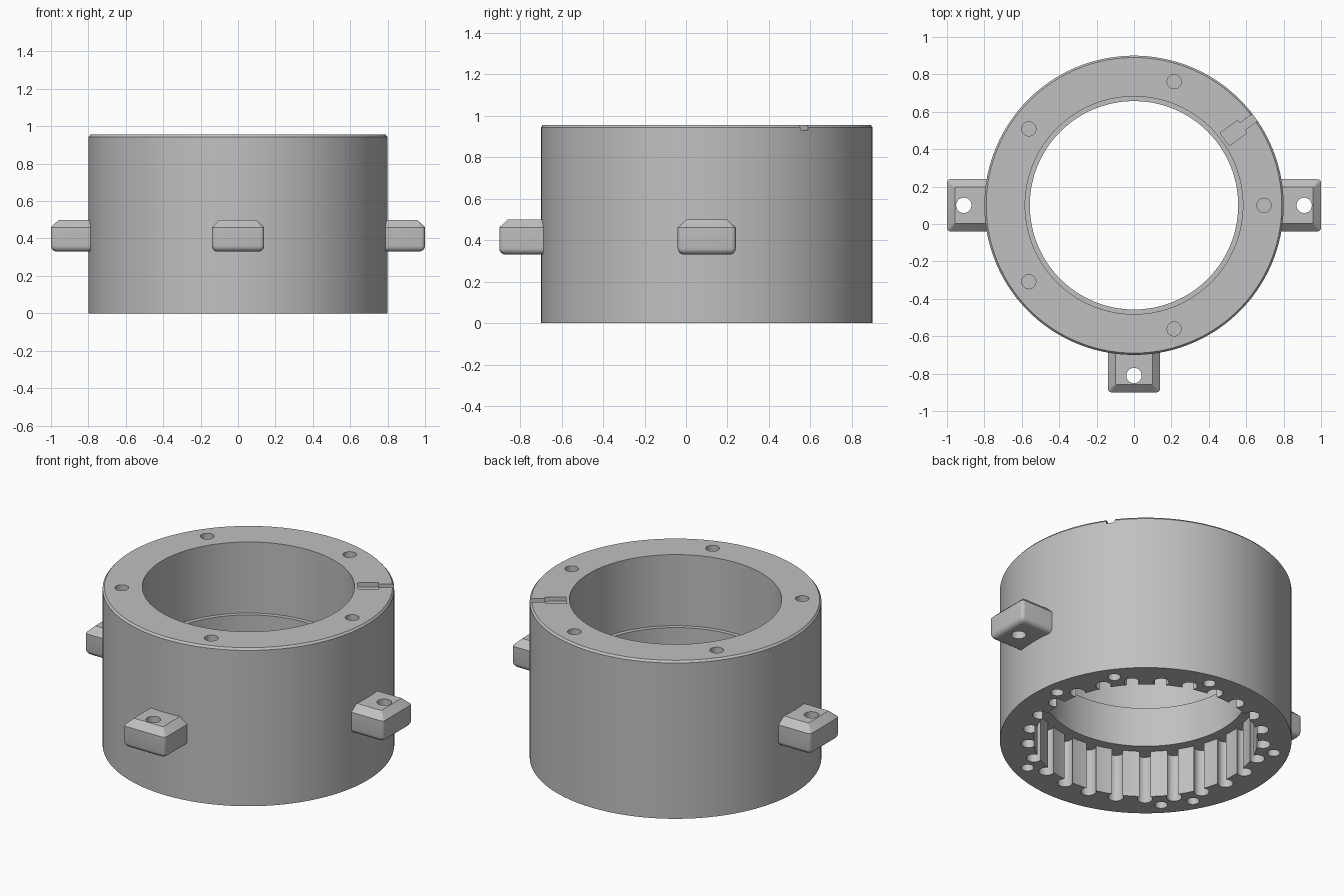
import bpy
import bmesh
from math import sin, cos, pi, radians

if "Cube" in bpy.data.objects:
    bpy.data.objects.remove(bpy.data.objects["Cube"], do_unlink=True)

CENTRE = (0, 0.1, 0)      # axis of the ring
HEIGHT = 0.955
RECESS = 0.285            # depth of the splined socket underneath
GROOVES = 25
STEP = 360 / GROOVES

grey = bpy.data.materials.new("plain_grey")
grey.use_nodes = True
colour = (0.53, 0.53, 0.53, 1)
grey.diffuse_color = colour
grey.node_tree.nodes["Principled BSDF"].inputs["Base Color"].default_value = colour


def make_object(name, bm):
    bmesh.ops.recalc_face_normals(bm, faces=bm.faces)
    mesh = bpy.data.meshes.new(name)
    bm.to_mesh(mesh)
    bm.free()
    mesh.materials.append(grey)
    obj = bpy.data.objects.new(name, mesh)
    obj.location = CENTRE
    bpy.context.collection.objects.link(obj)
    return obj


def loft(bm, sections):
    """Closed solid through a stack of (outline, z) sections."""
    rings = [[bm.verts.new((x, y, z)) for x, y in pts] for pts, z in sections]
    n = len(rings[0])
    for a, b in zip(rings, rings[1:]):
        for i in range(n):
            j = (i + 1) % n
            bm.faces.new((a[i], a[j], b[j], b[i]))
    bm.faces.new(rings[0][::-1])
    bm.faces.new(rings[-1])


def turn(pts, degrees):
    c, s = cos(radians(degrees)), sin(radians(degrees))
    return [(x * c - y * s, x * s + y * c) for x, y in pts]


def drill(bm, distance, degrees, radius, z0, z1, sides=24):
    circle = [(distance + radius * cos(2 * pi * i / sides),
               radius * sin(2 * pi * i / sides)) for i in range(sides)]
    circle = turn(circle, degrees)
    loft(bm, [(circle, z0), (circle, z1)])


def cut(obj, cutter):
    mod = obj.modifiers.new("cut", 'BOOLEAN')
    mod.operation = 'DIFFERENCE'
    mod.solver = 'EXACT'
    mod.object = cutter
    bpy.context.view_layer.update()
    bpy.ops.object.select_all(action='DESELECT')
    bpy.context.view_layer.objects.active = obj
    obj.select_set(True)
    bpy.ops.object.modifier_apply(modifier=mod.name)
    bpy.data.objects.remove(cutter, do_unlink=True)
    bpy.ops.object.shade_smooth_by_angle(angle=radians(30))


# Ring body: stepped bore, socket underneath, small chamfer on the top rim
profile = [(0.615, 0), (0.8, 0), (0.8, HEIGHT - 0.012), (0.79, HEIGHT),
           (0.582, HEIGHT), (0.582, 0.525), (0.557, 0.525),
           (0.557, RECESS), (0.615, RECESS)]
bm = bmesh.new()
verts = [bm.verts.new((r, 0, z)) for r, z in profile]
edges = [bm.edges.new((verts[i - 1], verts[i])) for i in range(len(verts))]
bmesh.ops.spin(bm, geom=verts + edges, cent=(0, 0, 0), axis=(0, 0, 1),
               angle=2 * pi, steps=150, use_duplicate=False)
bmesh.ops.remove_doubles(bm, verts=bm.verts, dist=0.0001)
ring = make_object("ring_body", bm)

# Cutters: socket grooves, screw holes at both ends, key slot in the top
bm = bmesh.new()
for k in range(GROOVES):
    drill(bm, 0.643, k * STEP, 0.042, -0.1, RECESS + 0.002)
for k in range(5):
    drill(bm, 0.695, k * 72, 0.038, HEIGHT - 0.2, HEIGHT + 0.1)
    drill(bm, 0.715, k * 72 + STEP / 2, 0.035, -0.1, 0.2)
for k in (2.5, 14.5):
    drill(bm, 0.715, k * STEP, 0.035, -0.1, 0.2)
half_slot = [(0.6, 0.042), (0.715, 0.042), (0.715, 0.023), (0.85, 0.023)]
slot = turn(half_slot + [(x, -y) for x, y in reversed(half_slot)], 36)
loft(bm, [(slot, HEIGHT - 0.025), (slot, HEIGHT + 0.1)])
cutter = make_object("ring_cutter", bm)
cutter.hide_render = True
cut(ring, cutter)


def lug_outline(inset, corner):
    """Block end with two rounded outer corners."""
    w, r = 0.14 - inset, 1 - inset
    arc = [(r - corner + corner * cos(a), w - corner + corner * sin(a))
           for a in [i * pi / 8 for i in range(5)]]
    half = arc + [(0.74, w)]
    return [(x, -y) for x, y in reversed(half)] + half


# Mounting lugs: chamfered top, rounded bottom, vertical hole
for name, angle in (("left_lug", 0), ("right_lug", 180), ("front_lug", 270)):
    bm = bmesh.new()
    sections = []
    for i in range(5):
        a = i * pi / 8
        sections.append((0.03 * (1 - sin(a)), 0.02, 0.36 - 0.03 * cos(a)))
    sections += [(0, 0.02, 0.46), (0.042, 0.005, 0.5)]
    loft(bm, [(turn(lug_outline(i, c), angle), z) for i, c, z in sections])
    lug = make_object(name, bm)
    bm = bmesh.new()
    drill(bm, 0.91, angle, 0.041, 0.2, 0.6)
    cutter = make_object("lug_cutter", bm)
    cutter.hide_render = True
    cut(lug, cutter)
